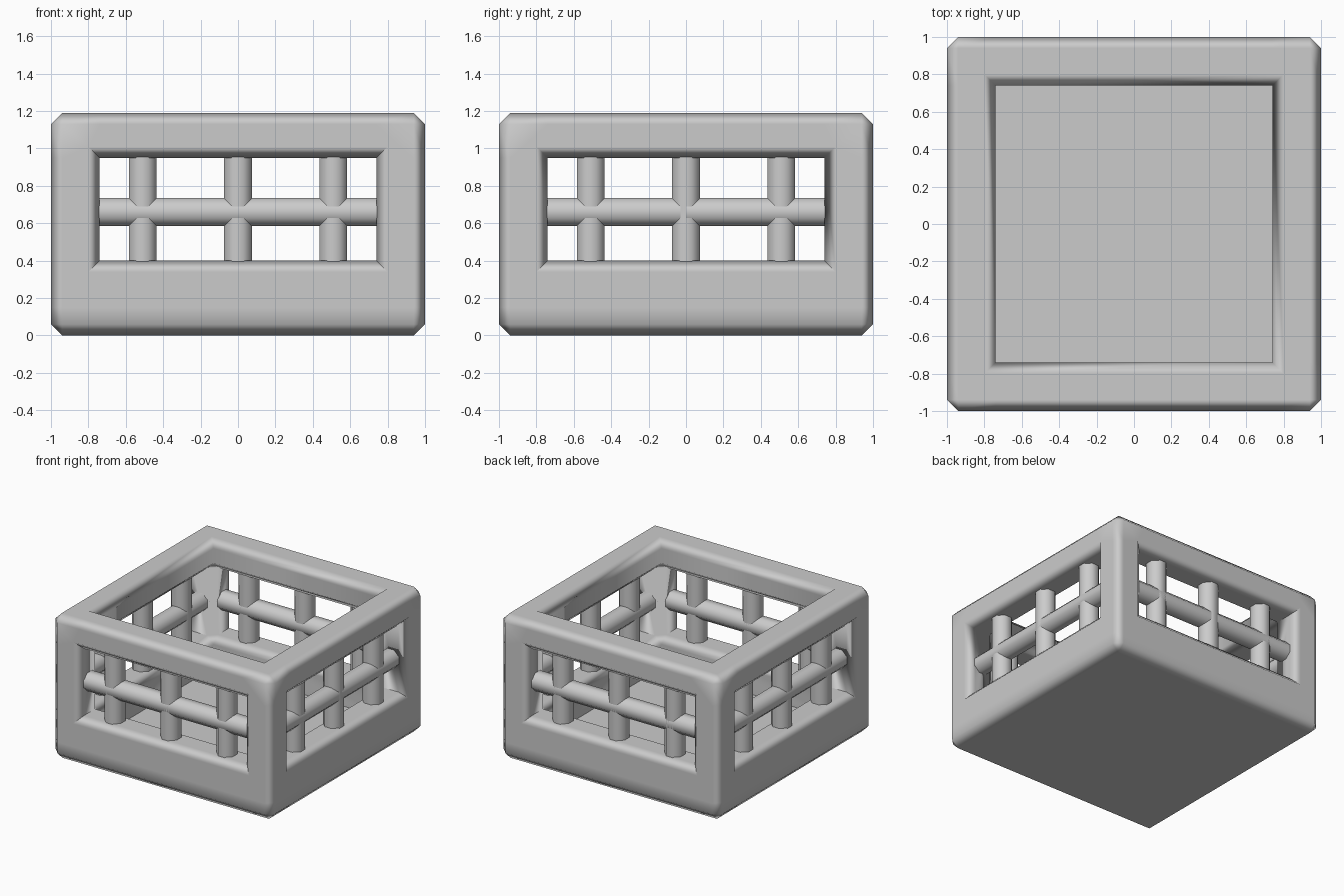
import bpy, bmesh
from math import radians, pi
from mathutils import Matrix, Vector

if "Cube" in bpy.data.objects:
    bpy.data.objects.remove(bpy.data.objects["Cube"])

OUT, INN = 1.0, 0.74               # outer and inner half widths
FLOOR, SILL, HEAD, TOP = 0.15, 0.40, 0.95, 1.19
BEVEL = 0.06
MID = (OUT + INN) / 2 + 0.0        # centre line of each wall


def finish(bm, name):
    me = bpy.data.meshes.new(name)
    bm.to_mesh(me)
    bm.free()
    for p in me.polygons:
        p.use_smooth = True
    me.set_sharp_from_angle(angle=radians(60))
    ob = bpy.data.objects.new(name, me)
    bpy.context.collection.objects.link(ob)
    return ob


# Frame: solid cells of a 3 x 3 x 4 block, leaving the cavity and windows empty
xs = [-OUT, -INN, INN, OUT]
zs = [0, FLOOR, SILL, HEAD, TOP]


def solid(i, j, k):
    if not (0 <= i < 3 and 0 <= j < 3 and 0 <= k < 4):
        return False
    if k == 0:
        return True                # floor slab
    if k == 2:
        return i != 1 and j != 1   # corner posts only
    return i != 1 or j != 1        # base wall and top ring


bm = bmesh.new()
cache = {}


def vert(c):
    if c not in cache:
        cache[c] = bm.verts.new((xs[c[0]], xs[c[1]], zs[c[2]]))
    return cache[c]


for i in range(3):
    for j in range(3):
        for k in range(4):
            if not solid(i, j, k):
                continue
            for a in range(3):
                for s in (0, 1):
                    n = [i, j, k]
                    n[a] += 2 * s - 1
                    if solid(*n):
                        continue
                    b, c = (a + 1) % 3, (a + 2) % 3
                    quad = []
                    for db, dc in ((0, 0), (1, 0), (1, 1), (0, 1)):
                        p = [i, j, k]
                        p[a] += s
                        p[b] += db
                        p[c] += dc
                        quad.append(vert(tuple(p)))
                    bm.faces.new(quad if s else quad[::-1])

# Chamfer only the outward-pointing edges
bm.normal_update()
edges = [e for e in bm.edges if len(e.link_faces) == 2
         and e.calc_face_angle_signed() > 0.5]
bmesh.ops.bevel(bm, geom=edges, offset=BEVEL, offset_type='OFFSET', segments=1,
                profile=0.5, affect='EDGES', clamp_overlap=False)
bm.normal_update()
frame = finish(bm, "box_frame")
wn = frame.modifiers.new("flat_faces", 'WEIGHTED_NORMAL')
wn.keep_sharp = True
wn.weight = 100


# Eight-sided lattice bars
def bar(name, start, end, turn):
    start, end = Vector(start), Vector(end)
    d = end - start
    rot = d.to_track_quat('Z', 'Y').to_matrix().to_4x4()
    m = (turn @ Matrix.Translation((start + end) / 2) @ rot
         @ Matrix.Rotation(pi / 8, 4, 'Z'))
    b = bmesh.new()
    bmesh.ops.create_cone(b, cap_ends=True, segments=8, radius1=0.08,
                          radius2=0.08, depth=d.length, matrix=m)
    finish(b, name)


for side, name in enumerate(("front", "right", "back", "left")):
    turn = Matrix.Rotation(side * pi / 2, 4, 'Z')
    bar(name + "_rail", (-INN - 0.02, -MID, 0.66), (INN + 0.02, -MID, 0.66), turn)
    for n, x in enumerate((-0.51, 0, 0.51)):
        bar(f"{name}_bar_{n + 1}", (x, -MID, SILL - 0.03), (x, -MID, HEAD + 0.03), turn)
